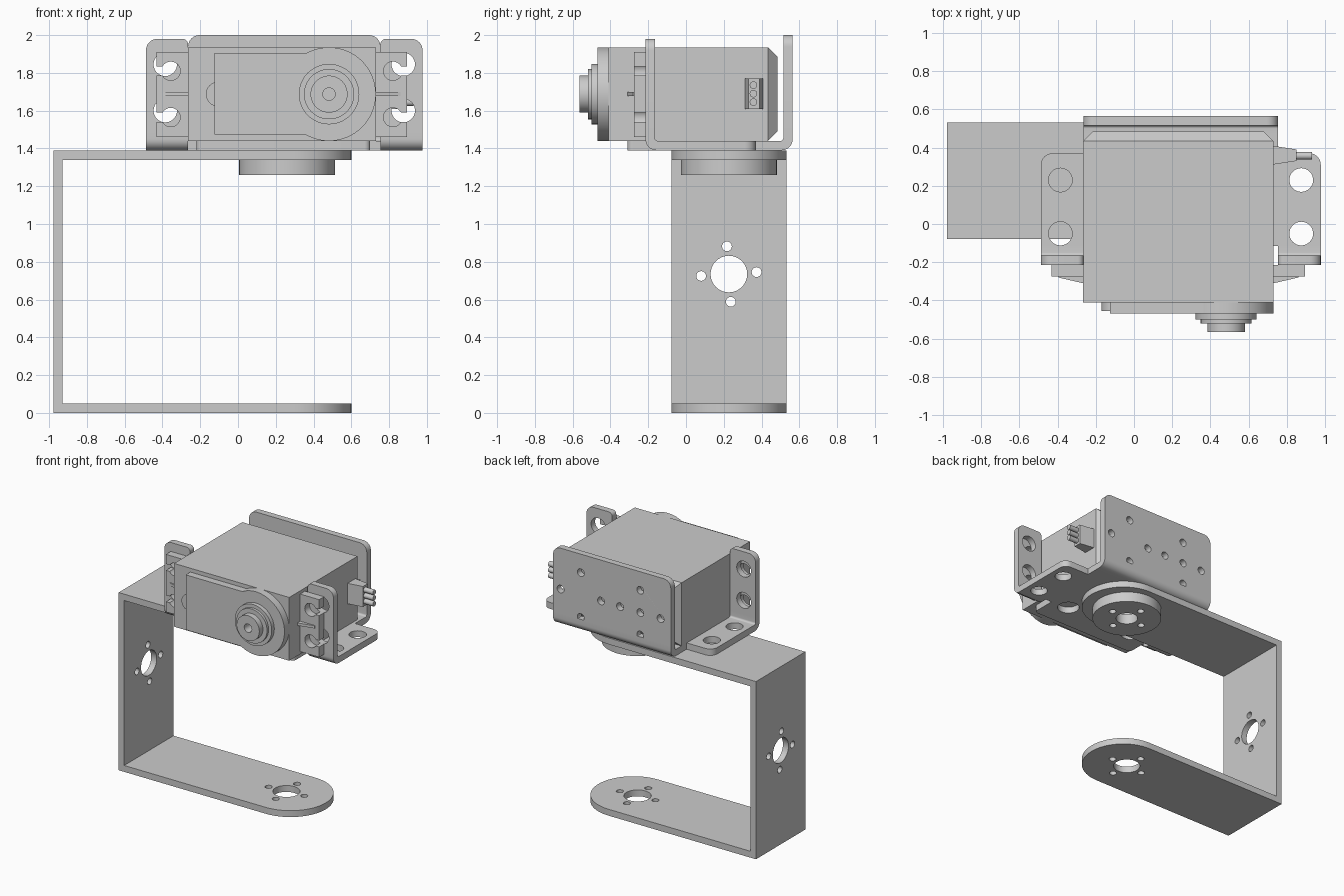
import bpy, bmesh
from math import cos, sin, pi, radians
from mathutils import Vector, Matrix

if "Cube" in bpy.data.objects:
    bpy.data.objects.remove(bpy.data.objects["Cube"])

GREY = (0.6, 0.6, 0.6, 1)
grey = bpy.data.materials.new("plain grey")
grey.use_nodes = True
grey.diffuse_color = GREY
grey.node_tree.nodes["Principled BSDF"].inputs["Base Color"].default_value = GREY


def circle(u, v, r, n=32):
    return [(u + r * cos(2 * pi * i / n), v + r * sin(2 * pi * i / n)) for i in range(n)]


def rounded(corners, steps=8):
    """Outline from (u, v[, radius]) corners, with arcs where a radius is given."""
    pts, n = [], len(corners)
    for i, c in enumerate(corners):
        p = Vector(c[:2])
        if len(c) < 3:
            pts.append(tuple(p))
            continue
        a = (Vector(corners[i - 1][:2]) - p).normalized()
        b = (Vector(corners[(i + 1) % n][:2]) - p).normalized()
        half = a.angle(b) / 2
        d = c[2] * cos(half) / sin(half)
        centre = p + (a + b).normalized() * c[2] / sin(half)
        start = (p + a * d - centre).normalized()
        end = (p + b * d - centre).normalized()
        for k in range(steps + 1):
            pts.append(tuple(centre + start.slerp(end, k / steps).normalized() * c[2]))
    return pts


AXES = {
    "x": Matrix(((0, 0, 1, 0), (1, 0, 0, 0), (0, 1, 0, 0), (0, 0, 0, 1))),
    "y": Matrix(((1, 0, 0, 0), (0, 0, 1, 0), (0, 1, 0, 0), (0, 0, 0, 1))),
    "z": Matrix.Identity(4),
}


def finish(name, bm):
    bmesh.ops.remove_doubles(bm, verts=bm.verts, dist=0.0002)
    bmesh.ops.recalc_face_normals(bm, faces=bm.faces)
    mesh = bpy.data.meshes.new(name)
    bm.to_mesh(mesh)
    bm.free()
    mesh.materials.append(grey)
    ob = bpy.data.objects.new(name, mesh)
    bpy.context.collection.objects.link(ob)
    bpy.ops.object.select_all(action="DESELECT")
    ob.select_set(True)
    bpy.context.view_layer.objects.active = ob
    bpy.ops.object.shade_smooth_by_angle(angle=radians(30))


def plate(name, axis, lo, hi, outline, holes=()):
    """Extrude an outline with holes along an axis from lo to hi."""
    cu = bpy.data.curves.new(name, "CURVE")
    cu.dimensions, cu.fill_mode = "2D", "BOTH"
    cu.extrude = (hi - lo) / 2
    for loop in [outline, *holes]:
        sp = cu.splines.new("POLY")
        sp.points.add(len(loop) - 1)
        for p, q in zip(sp.points, loop):
            p.co = (q[0], q[1], 0, 1)
        sp.use_cyclic_u = True
    tmp = bpy.data.objects.new(name + "_curve", cu)
    bpy.context.collection.objects.link(tmp)
    mesh = bpy.data.meshes.new_from_object(tmp.evaluated_get(bpy.context.evaluated_depsgraph_get()))
    bm = bmesh.new()
    bm.from_mesh(mesh)
    bpy.data.objects.remove(tmp)
    bpy.data.curves.remove(cu)
    bpy.data.meshes.remove(mesh)
    bm.transform(AXES[axis] @ Matrix.Translation((0, 0, (lo + hi) / 2)))
    finish(name, bm)


def rect(u0, u1, v0, v1):
    return [(u0, v0), (u1, v0), (u1, v1), (u0, v1)]


def horn_holes(u, v, big=0.097):
    """Centre hole with four screw holes around it, slightly twisted."""
    ring = [radians(4 + 90 * k) for k in range(4)]
    return [circle(u, v, big)] + [circle(u + 0.147 * cos(a), v + 0.147 * sin(a), 0.026, 16) for a in ring]


# C-shaped arm bracket and the horn disc under its top arm
HX, HY = 0.26, 0.227
arm = rounded([(-0.93, -0.078), (0.6, -0.078, 0.304), (0.6, 0.532, 0.304), (-0.93, 0.532)], 24)
plate("lower_arm", "z", 0, 0.05, arm, horn_holes(HX, HY))
plate("upper_arm", "z", 1.34, 1.39, arm, horn_holes(HX, HY))
plate("arm_web", "x", -0.978, -0.93, rect(-0.078, 0.532, 0, 1.39), horn_holes(HY, 0.735))
plate("horn_disc", "z", 1.26, 1.34, circle(HX, HY, 0.254, 64), horn_holes(HX, HY, 0.08))

# Servo bracket: base, bends, back plate and the two front ears
MID = 0.245
SIDES = {"left": 1, "right": -1}


def bend(name, x0, x1, y, s):
    """Rounded corner strip; y is the outer face, s points outward."""
    prof = [(y - s * 0.1, 1.39), (y, 1.39, 0.06), (y, 1.49), (y - s * 0.05, 1.49),
            (y - s * 0.05, 1.44, 0.015), (y - s * 0.1, 1.44)]
    plate(name, "x", x0, x1, rounded(prof))


base_holes = [circle(MID + s * 0.305, -0.1, 0.08) for s in SIDES.values()]
plate("bracket_base", "z", 1.39, 1.44,
      rounded([(-0.22, -0.31, 0.03), (0.70, -0.31, 0.03), (0.70, -0.115), (0.754, -0.115),
               (0.754, 0.465), (-0.264, 0.465), (-0.264, -0.115), (-0.22, -0.115)]), base_holes)
bend("back_bend", -0.264, 0.754, 0.565, 1)
back_holes = [circle(x, z, 0.03, 20) for x, z in
              [(cx + dx, 1.68 + dz) for cx in (0, 0.515)
               for dx, dz in ((0.175, 0), (-0.175, 0), (0, 0.175), (0, -0.175))] + [(0, 1.68)]]
plate("back_plate", "y", 0.515, 0.565,
      rounded([(-0.264, 1.49), (0.754, 1.49), (0.754, 2, 0.06), (-0.264, 2, 0.06)]), back_holes)

for side, s in SIDES.items():
    inner, outer, hole = MID + s * 0.509, MID + s * 0.732, MID + s * 0.63
    plate(side + "_tab", "z", 1.39, 1.44,
          rounded([(inner, -0.115), (outer, -0.115), (outer, 0.37, 0.06), (inner, 0.37)]),
          [circle(hole, 0.23, 0.062), circle(hole, -0.05, 0.062)])
    bend(side + "_bend", min(inner, outer), max(inner, outer), -0.215, -1)
    plate(side + "_ear", "y", -0.215, -0.165,
          rounded([(inner, 1.49), (outer, 1.49), (outer, 1.98, 0.06), (inner, 1.98, 0.03)]),
          [circle(hole, 1.845, 0.062), circle(hole, 1.6, 0.062)])

# Servo case with chamfered back edges
bm = bmesh.new()
bmesh.ops.create_cube(bm, size=1, matrix=Matrix.Translation((0.232, 0.037, 1.6875))
                      @ Matrix.Diagonal((0.996, 0.894, 0.495, 1)))
back = [e for e in bm.edges if all(v.co.y > 0.4 for v in e.verts)]
bmesh.ops.bevel(bm, geom=back, offset=0.05, segments=1, affect="EDGES")
finish("servo_case", bm)

# Gear cover on the front: block, round housing, small boss
SX, SZ = 0.482, 1.6875
plate("gear_cover", "y", -0.467, -0.41, rect(-0.125, SX, 1.475, 1.905))
plate("round_housing", "y", -0.468, -0.41, circle(SX, SZ, 0.248, 64))
plate("cover_boss", "y", -0.455, -0.41, circle(-0.105, SZ, 0.065))

# Stepped output shaft
for name, r, y in (("shaft_collar", 0.16, -0.5), ("shaft_ring", 0.133, -0.52), ("output_shaft", 0.098, -0.565)):
    plate(name, "y", y, -0.46, circle(SX, SZ, r, 48), [circle(SX, SZ, 0.033, 20)])

# Servo mounting flanges with keyhole slots and a sloped rib
for side, s in SIDES.items():
    def fx(u):
        return 0.232 + s * (0.498 + u)
    pts = [(0, 1.46), (0.165, 1.46)]
    for z in (1.565, 1.81):
        pts.append((0.165, z - 0.025))
        pts += [(0.09 + 0.05 * cos(a), z + 0.05 * sin(a)) for a in [radians(-30 - 15 * k) for k in range(21)]]
        pts.append((0.165, z + 0.025))
    pts += [(0.165, 1.91), (0, 1.91)]
    plate(side + "_flange", "y", -0.275, -0.215, [(fx(u), z) for u, z in pts])
    plate(side + "_rib", "z", 1.677, 1.698,
          [(fx(0), -0.31), (fx(0.13), -0.28), (fx(0.13), -0.27), (fx(0), -0.27)])

# Cable plug with three leads
plate("cable_plug", "z", 1.61, 1.77, [(0.72, 0.31), (0.85, 0.33), (0.85, 0.39), (0.72, 0.41)])
for i in range(3):
    plate("lead_%d" % (i + 1), "x", 0.84, 0.93, circle(0.357, 1.645 + 0.045 * i, 0.02, 16))
